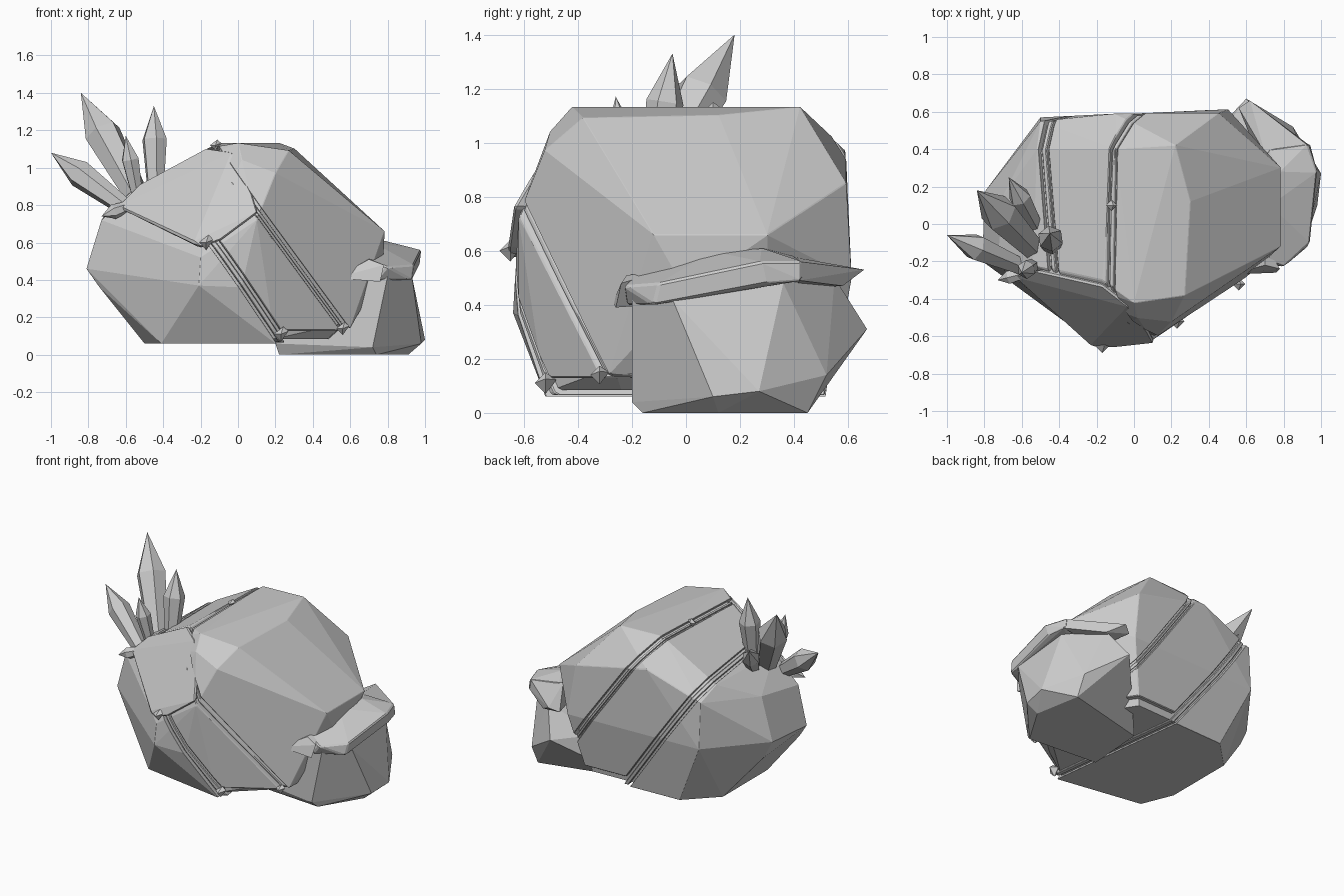
import bpy, bmesh
from mathutils import Vector, Matrix

if "Cube" in bpy.data.objects:
    bpy.data.objects.remove(bpy.data.objects["Cube"])


def rebuild_hull(bm):
    """Replace the mesh by the convex hull of its vertices."""
    pts = [v.co.copy() for v in bm.verts]
    bm.clear()
    for p in pts:
        bm.verts.new(p)
    bmesh.ops.remove_doubles(bm, verts=bm.verts[:], dist=0.002)
    res = bmesh.ops.convex_hull(bm, input=bm.verts[:])
    junk = {g for k in ("geom_interior", "geom_unused") for g in res[k]
            if isinstance(g, bmesh.types.BMVert)}
    bmesh.ops.delete(bm, geom=list(junk), context='VERTS')
    bmesh.ops.dissolve_limit(bm, angle_limit=0.09, verts=bm.verts[:], edges=bm.edges[:])
    bmesh.ops.recalc_face_normals(bm, faces=bm.faces[:])


def chunk(name, pts, cuts=(), scale=1.0, bevel=0.015):
    """Convex rock; each cut (point, normal) removes the side the normal points to."""
    bm = bmesh.new()
    c = Vector((0, 0, 0.6))
    for p in pts:
        bm.verts.new(c + (Vector(p) - c) * scale)
    rebuild_hull(bm)
    for co, no in cuts:
        bmesh.ops.bisect_plane(bm, geom=bm.verts[:] + bm.edges[:] + bm.faces[:],
                               plane_co=co, plane_no=no, clear_outer=True)
        rebuild_hull(bm)
    me = bpy.data.meshes.new(name)
    bm.to_mesh(me)
    bm.free()
    ob = bpy.data.objects.new(name, me)
    bpy.context.collection.objects.link(ob)
    if bevel:
        m = ob.modifiers.new("chipped_edges", 'BEVEL')
        m.width, m.segments, m.limit_method, m.angle_limit = bevel, 1, 'ANGLE', 0.5
    return ob


# Overall boulder silhouette
boulder = [
    (-.5, -.2, .06), (-.41, -.42, .06), (.2, -.52, .06), (-.5, .3, .06),
    (-.3, .5, .06), (.4, .53, .06), (.55, .3, .06), (.5, -.25, .06),
    (-.74, -.22, .36), (-.74, .18, .36), (-.81, -.2, .46), (-.8, .17, .48),
    (-.73, -.22, .72), (-.7, .15, .77), (-.21, -.64, .37), (.02, -.62, .36),
    (-.2, -.63, .52), (.1, -.62, .72), (-.5, .57, .5), (-.5, .55, .82),
    (.5, .61, .5), (-.1, .59, .97), (.45, .59, .85), (.78, -.12, .66),
    (.78, .3, .66), (.77, 0, .45), (.6, -.28, .15), (-.17, -.3, 1.10),
    (-.1, .4, 1.13), (.22, .42, 1.13), (.3, .12, 1.10), (.27, -.38, 1.09),
    (0, -.42, 1.13), (.02, -.5, 1.04), (.2, -.52, .97), (-.54, -.22, .9),
    (-.52, .4, .9)]

# Slanted layers cut from the boulder, with cracks between them
left_n = Vector((.81, .10, .58)).normalized()
right_n = Vector((.81, -.03, .58)).normalized()
floor = ((0, 0, .13), (0, 0, -1))


def below(n, d): return (n * d, n)
def above(n, d): return (n * d, -n)


chunk("boulder_core", boulder, scale=.955, bevel=0)
chunk("left_block", boulder, [below(left_n, .15)])
chunk("lower_seam", boulder, [above(left_n, .167), below(left_n, .193)], .99, .005)
chunk("middle_block", boulder, [above(left_n, .21), below(right_n, .53), floor], 1, .025)
chunk("upper_seam", boulder, [above(right_n, .542), below(right_n, .558), floor], .985, .004)
chunk("right_block", boulder, [above(right_n, .575), floor], 1.005, .03)

# Slab overhanging the upper left of the front
chunk("front_slab", [
    (-.65, -.28, .79), (-.52, -.25, .92), (-.17, -.33, 1.11), (-.03, -.44, 1.09),
    (.11, -.64, .76), (.08, -.58, .86), (-.09, -.66, .61), (-.2, -.66, .57),
    (-.24, -.65, .6), (-.3, -.2, .65), (0, -.35, .75), (-.1, -.2, .9)], bevel=.02)

# Smaller stone on the right
chunk("side_stone", [
    (.88, -.05, .26), (1, .27, .08), (.98, .1, .06), (.91, .36, .48),
    (.93, -.05, .42), (.8, -.2, .42), (.72, -.2, .04), (.74, -.16, 0),
    (.91, .12, 0), (.85, .45, 0), (.85, .52, .14), (.6, .67, .31),
    (.22, -.12, 0), (.25, .3, 0), (.2, -.15, .06), (.57, -.18, .4),
    (.4, .4, .3), (.7, .55, .5), (.6, .1, .5)], bevel=0)

# Jagged ledges capping the smaller stone
chunk("stone_cap", [
    (.74, -.22, .4), (.72, -.2, .5), (.8, -.23, .47), (.93, -.12, .4),
    (.94, -.1, .48), (.97, .3, .48), (.98, .28, .56), (.94, .43, .49),
    (.93, .43, .56), (.78, .28, .61), (.72, .1, .6), (.72, .4, .58),
    (.6, .2, .45), (.7, -.1, .4)], bevel=.008)
chunk("cap_front_spike", [
    (.52, -.27, .41), (.7, -.22, .51), (.78, -.24, .48), (.76, -.26, .39),
    (.7, -.1, .52), (.66, -.12, .4)], bevel=0)
chunk("cap_back_spike", [
    (.62, .66, .53), (.56, .62, .5), (.94, .42, .49), (.93, .42, .56),
    (.7, .38, .58), (.65, .4, .46), (.72, .58, .47)], bevel=0)


# Crystals: six-sided shafts widening upward, then a point
def crystal(base, tip, r):
    base, tip = Vector(base), Vector(tip)
    axis = tip - base
    q = axis.to_track_quat('Z', 'Y')
    bm = bmesh.new()
    rings = []
    for t, k in ((-.12, .6), (.6, 1)):
        ring = bmesh.ops.create_circle(bm, segments=6, radius=r * k)["verts"]
        bmesh.ops.transform(bm, verts=ring, matrix=Matrix.Translation(base + axis * t) @ q.to_matrix().to_4x4())
        rings.append(ring)
    bm.verts.new(tip)
    pts = [v.co.copy() for v in bm.verts]
    bm.free()
    chunk("crystal", pts, bevel=0)


for base, tip, r in (
        ((-.55, -.12, .86), (-.84, .18, 1.40), .10),
        ((-.62, -.22, .80), (-1.0, -.06, 1.08), .075),
        ((-.44, -.12, .88), (-.45, -.05, 1.33), .07),
        ((-.54, -.22, .86), (-.60, -.26, 1.17), .05),
        ((-.52, -.02, .86), (-.67, .25, 1.12), .06),
        ((-.57, -.26, .80), (-.73, -.3, .74), .04)):
    crystal(base, tip, r)

# Loose chips lodged in the cracks
for x, y, z, s in ((-.17, -.65, .6, .04), (.56, -.32, .14, .035),
                   (.23, -.52, .11, .04), (-.12, .1, 1.12, .03)):
    chunk("chip", [(x - s, y, z), (x + s, y, z + s * .4), (x, y - s, z), (x, y + s, z + s * .3),
                   (x + s * .3, y, z + s), (x, y, z - s)], bevel=0)
